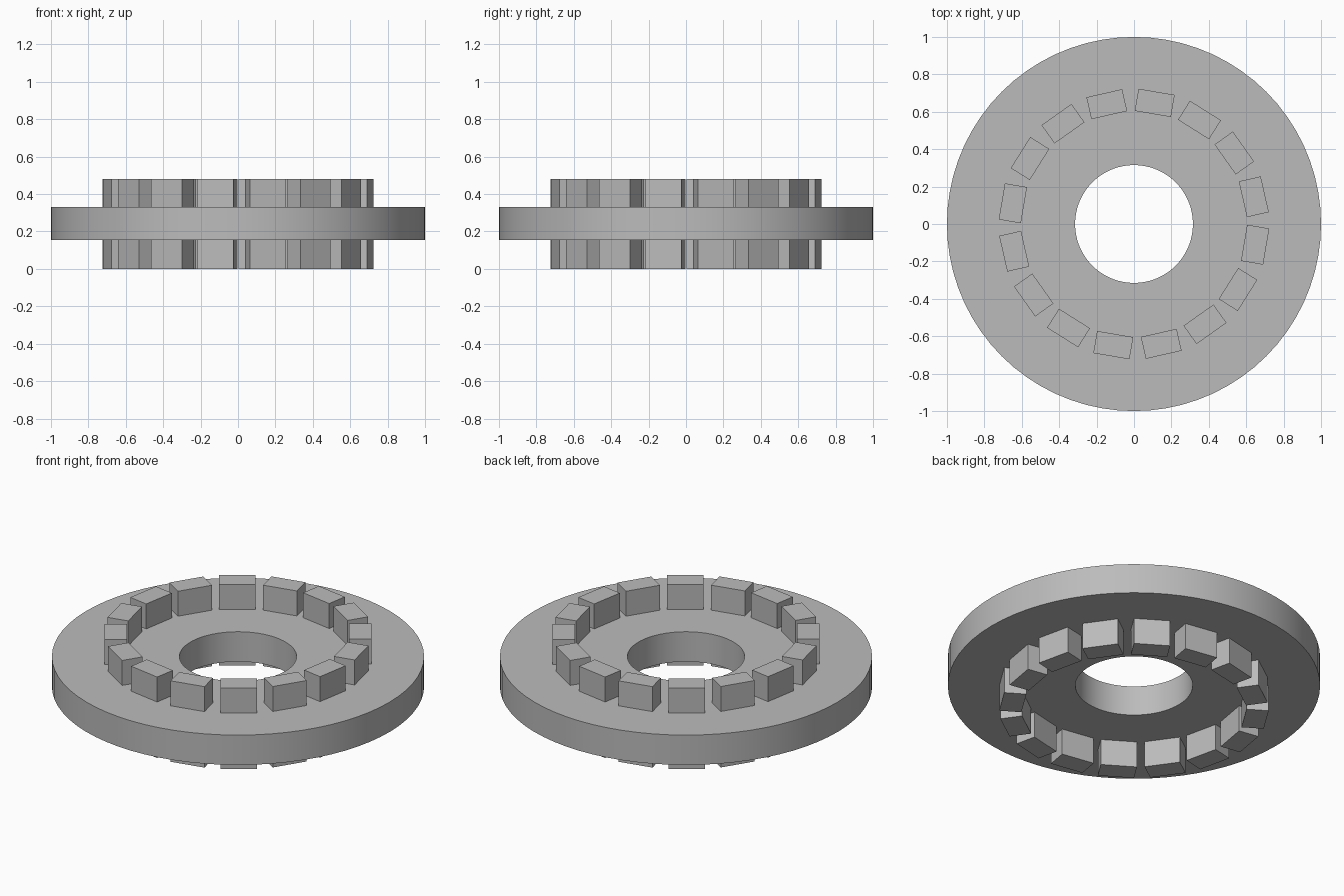
import bpy
import bmesh
from math import cos, sin, pi, radians
from mathutils import Matrix

if "Cube" in bpy.data.objects:
    bpy.data.objects.remove(bpy.data.objects["Cube"], do_unlink=True)

# One plain grey for everything
grey = bpy.data.materials.new("plain grey")
grey.use_nodes = True
colour = (0.5, 0.5, 0.5, 1)
grey.diffuse_color = colour
grey.node_tree.nodes["Principled BSDF"].inputs["Base Color"].default_value = colour

DISC_BOTTOM, DISC_TOP = 0.155, 0.332
OUTER, INNER = 1.0, 0.315
SEGMENTS = 72
TEETH, TOOTH_HEIGHT = 16, 0.48


def add_object(name, bm):
    bmesh.ops.recalc_face_normals(bm, faces=bm.faces)
    mesh = bpy.data.meshes.new(name)
    bm.to_mesh(mesh)
    bm.free()
    mesh.materials.append(grey)
    obj = bpy.data.objects.new(name, mesh)
    bpy.context.collection.objects.link(obj)
    return obj


# Flat disc with a centre hole: a rectangular section swept round z
bm = bmesh.new()
section = [(INNER, DISC_BOTTOM), (OUTER, DISC_BOTTOM), (OUTER, DISC_TOP), (INNER, DISC_TOP)]
rings = []
for i in range(SEGMENTS):
    a = 2 * pi * i / SEGMENTS
    rings.append([bm.verts.new((r * cos(a), r * sin(a), z)) for r, z in section])
for i, ring in enumerate(rings):
    nxt = rings[(i + 1) % SEGMENTS]
    for j in range(4):
        k = (j + 1) % 4
        bm.faces.new((ring[j], ring[k], nxt[k], nxt[j]))
disc = add_object("disc", bm)
bpy.context.view_layer.objects.active = disc
disc.select_set(True)
bpy.ops.object.shade_smooth_by_angle(angle=radians(30))

# Ring of square blocks standing through the disc
for i in range(TEETH):
    bm = bmesh.new()
    turn = Matrix.Rotation(radians(12.8) + 2 * pi * i / TEETH, 4, "Z")
    place = Matrix.Translation((0.657, 0, TOOTH_HEIGHT / 2))
    size = Matrix.Diagonal((0.12, 0.196, TOOTH_HEIGHT, 1))
    bmesh.ops.create_cube(bm, size=1, matrix=turn @ place @ size)
    add_object(f"block_{i + 1}", bm)
